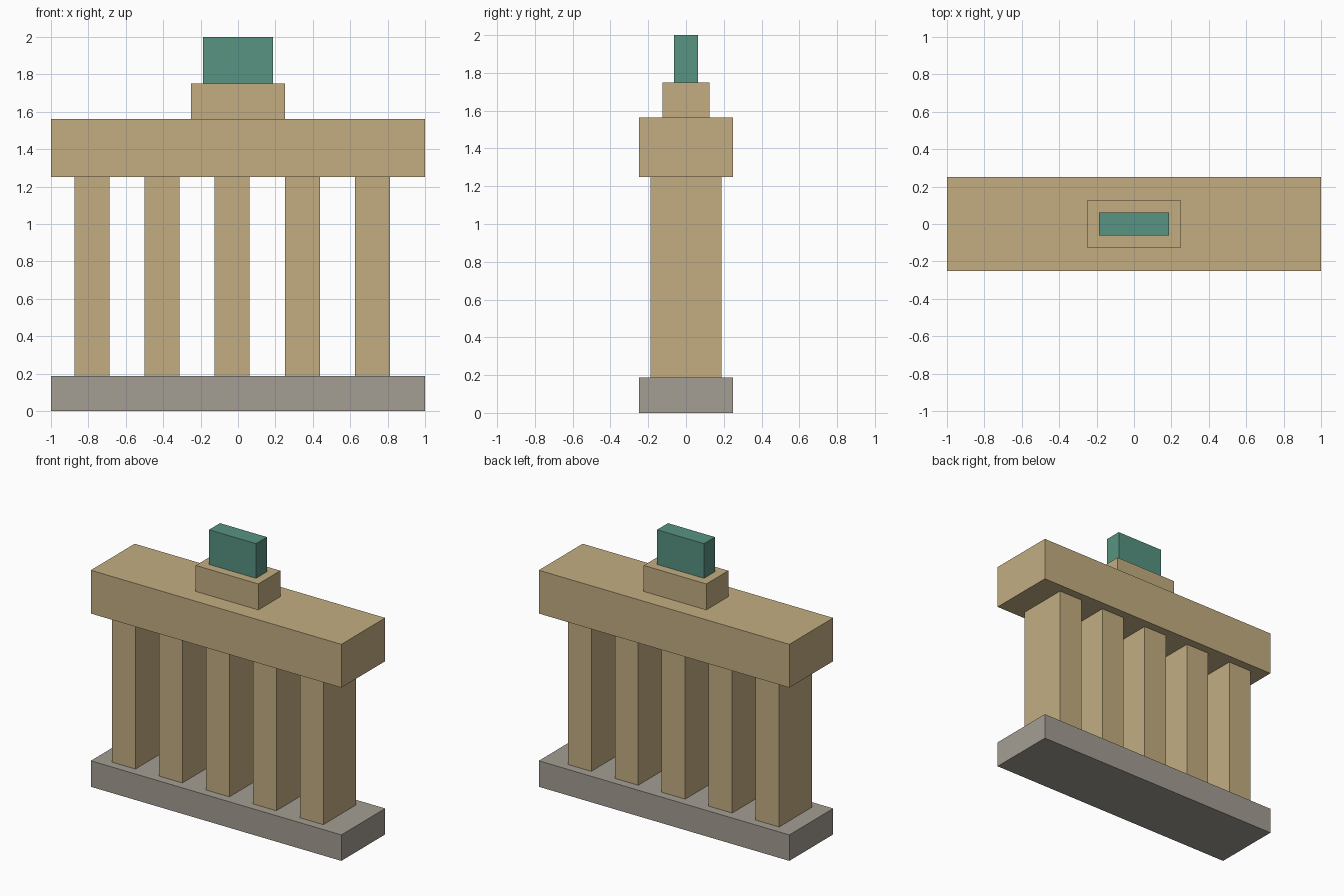
import bpy
import bmesh
from mathutils import Vector

if "Cube" in bpy.data.objects:
    bpy.data.objects.remove(bpy.data.objects["Cube"])


def make_material(name, rgb):
    mat = bpy.data.materials.new(name)
    mat.diffuse_color = (*rgb, 1.0)
    mat.use_nodes = True
    mat.node_tree.nodes["Principled BSDF"].inputs["Base Color"].default_value = mat.diffuse_color
    return mat


sandstone = make_material("sandstone", (0.546, 0.423, 0.223))
grey_stone = make_material("grey stone", (0.371, 0.337, 0.292))
green_patina = make_material("green patina", (0.095, 0.292, 0.220))


def box(name, x, y, z, mat):
    """Axis-aligned box from (min, max) ranges."""
    bm = bmesh.new()
    bmesh.ops.create_cube(bm, size=1.0)
    size = Vector((x[1] - x[0], y[1] - y[0], z[1] - z[0]))
    bmesh.ops.scale(bm, vec=size, verts=bm.verts)
    mesh = bpy.data.meshes.new(name)
    bm.to_mesh(mesh)
    bm.free()
    mesh.materials.append(mat)
    obj = bpy.data.objects.new(name, mesh)
    obj.location = (sum(x) / 2, sum(y) / 2, sum(z) / 2)
    bpy.context.collection.objects.link(obj)
    return obj


U = 1 / 16  # everything sits on a sixteenth grid

# Base slab
box("base", (-1, 1), (-4 * U, 4 * U), (0, 3 * U), grey_stone)

# Row of five pillars, set slightly to the left
for i in range(5):
    left = (-14 + 6 * i) * U
    box(f"pillar_{i + 1}", (left, left + 3 * U), (-3 * U, 3 * U),
        (3 * U, 20 * U), sandstone)

# Beam across the pillars
box("lintel", (-1, 1), (-4 * U, 4 * U), (20 * U, 25 * U), sandstone)

# Pedestal and the green block on top
box("pedestal", (-4 * U, 4 * U), (-2 * U, 2 * U), (25 * U, 28 * U), sandstone)
box("statue_block", (-3 * U, 3 * U), (-U, U), (28 * U, 32 * U), green_patina)
